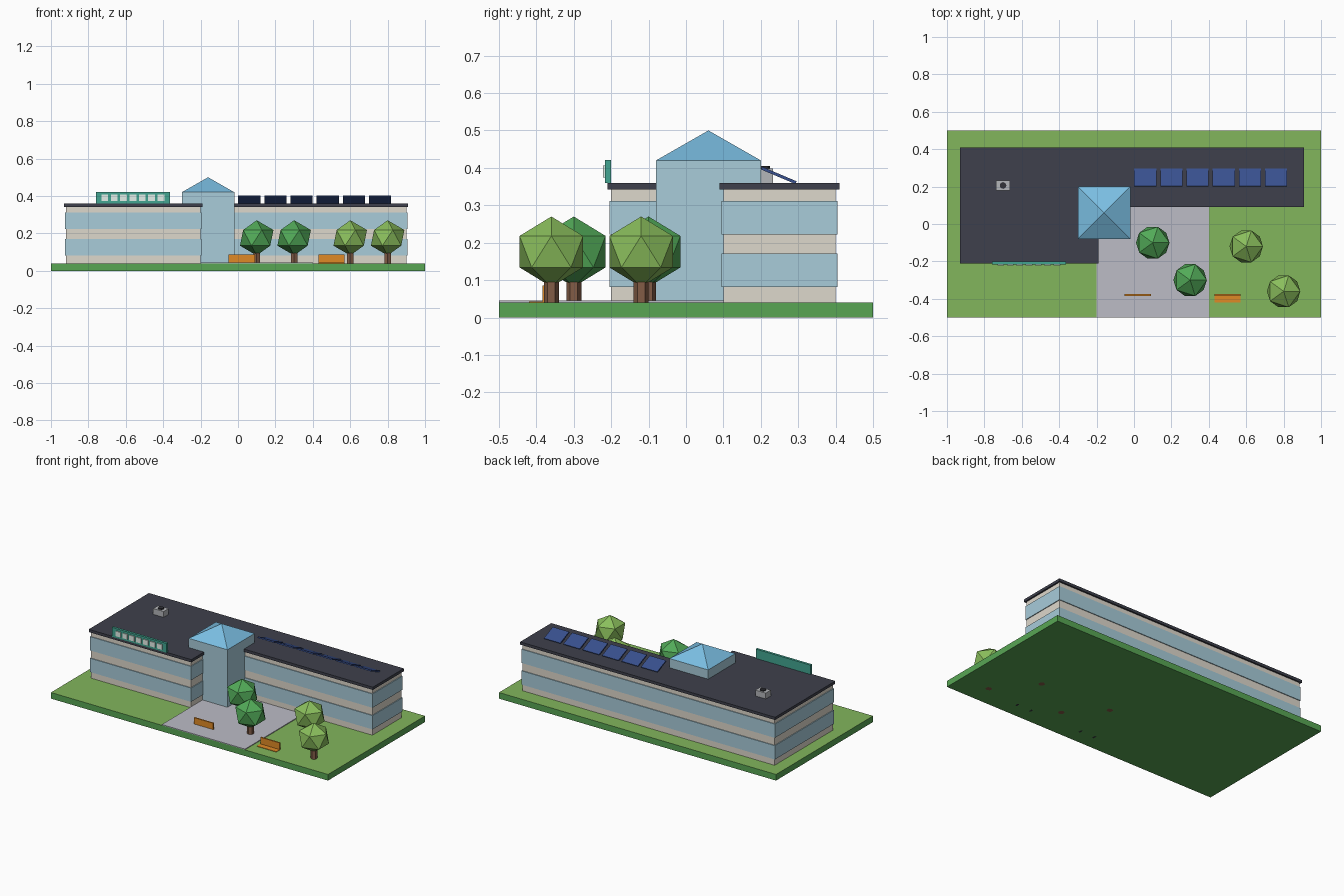
import bpy, bmesh, math

if "Cube" in bpy.data.objects:
    bpy.data.objects.remove(bpy.data.objects["Cube"])


def material(name, r, g, b):
    m = bpy.data.materials.new(name)
    lin = [(c / 255 / 12.92 if c < 11 else ((c / 255 + 0.055) / 1.055) ** 2.4) for c in (r, g, b)]
    m.diffuse_color = (*lin, 1)
    m.use_nodes = True
    m.node_tree.nodes["Principled BSDF"].inputs["Base Color"].default_value = m.diffuse_color
    return m


GREEN = material("base_green", 88, 166, 84)
GRASS = material("grass", 130, 182, 92)
PAVING = material("paving", 188, 188, 198)
CREAM = material("cream_wall", 222, 216, 204)
GLASS = material("glass", 168, 204, 218)
SKYLIGHT = material("skylight", 122, 190, 226)
DARK = material("dark_roof", 62, 64, 76)
TEAL = material("teal", 66, 165, 145)
PALE = material("pale_tile", 228, 240, 234)
METAL = material("metal", 180, 182, 186)
SOLAR = material("solar_blue", 56, 80, 142)
BARK = material("bark", 130, 92, 70)
LEAF_A = material("leaf_green", 82, 170, 88)
LEAF_B = material("leaf_lime", 138, 190, 92)
ORANGE = material("orange_wood", 224, 138, 38)
BLACK = material("dark_metal", 50, 50, 56)


def finish(name, bm, mat):
    bmesh.ops.recalc_face_normals(bm, faces=bm.faces[:])
    me = bpy.data.meshes.new(name)
    bm.to_mesh(me)
    bm.free()
    me.materials.append(mat)
    ob = bpy.data.objects.new(name, me)
    bpy.context.collection.objects.link(ob)
    return ob


def prism(name, pts, z0, z1, mat):
    """Extrude a flat outline from z0 to z1."""
    bm = bmesh.new()
    face = bm.faces.new([bm.verts.new((x, y, z0)) for x, y in pts])
    top = bmesh.ops.extrude_face_region(bm, geom=[face])["geom"]
    bmesh.ops.translate(bm, vec=(0, 0, z1 - z0),
                        verts=[v for v in top if isinstance(v, bmesh.types.BMVert)])
    return finish(name, bm, mat)


def box(name, x0, x1, y0, y1, z0, z1, mat):
    return prism(name, [(x0, y0), (x1, y0), (x1, y1), (x0, y1)], z0, z1, mat)


def cone(name, x, y, z0, z1, r0, r1, sides, mat, turn=0):
    bpy.ops.mesh.primitive_cone_add(vertices=sides, radius1=r0, radius2=r1, depth=z1 - z0,
                                    location=(x, y, (z0 + z1) / 2), rotation=(0, 0, turn))
    ob = bpy.context.object
    ob.name = name
    ob.data.materials.append(mat)
    return ob


def wing_outline(o):
    """L-shaped building plan, grown outward by o."""
    return [(-0.92 - o, -0.2 - o), (-0.2 + o, -0.2 - o), (-0.2 + o, 0.1 - o),
            (0.9 + o, 0.1 - o), (0.9 + o, 0.4 + o), (-0.92 - o, 0.4 + o)]


# Ground slab with grass on top, and the paved court
base = box("ground_base", -1, 1, -0.5, 0.5, 0, 0.04, GREEN)
base.data.materials.append(GRASS)
for p in base.data.polygons:
    if p.normal.z > 0.5:
        p.material_index = 1
box("paved_court", -0.2, 0.4, -0.5, 0.1, 0.04, 0.045, PAVING)

# L-shaped building with two window bands and an overhanging roof
prism("building_walls", wing_outline(0), 0.04, 0.342, CREAM)
for i, z in enumerate((0.081, 0.222)):
    prism(f"window_band_{i + 1}", wing_outline(0.005), z, z + 0.09, GLASS)
prism("flat_roof", wing_outline(0.01), 0.342, 0.36, DARK)

# Glass corner tower with pyramid skylight
box("glass_tower", -0.3, -0.02, -0.08, 0.2, 0.04, 0.42, GLASS)
cone("tower_pyramid", -0.16, 0.06, 0.42, 0.5, 0.14 * math.sqrt(2), 0, 4, SKYLIGHT, math.pi / 4)

# Roof sign board with blank tiles
box("sign_board", -0.76, -0.364, -0.216, -0.2, 0.36, 0.421, TEAL)
for i in range(7):
    x = -0.562 + (i - 3) * 0.05
    box(f"sign_tile_{i + 1}", x - 0.018, x + 0.018, -0.222, -0.215, 0.374, 0.407, PALE)

# Roof ventilation unit
box("vent_unit", -0.738, -0.663, 0.18, 0.232, 0.36, 0.398, METAL)
cone("vent_fan", -0.7, 0.206, 0.398, 0.405, 0.018, 0.018, 8, BLACK)

# Row of tilted solar panels
for i in range(6):
    panel = box(f"solar_panel_{i + 1}", -0.059, 0.059, -0.05, 0.05, -0.004, 0.004, SOLAR)
    panel.location = (0.06 + 0.14 * i, 0.248, 0.38)
    panel.rotation_euler.x = -0.4

# Low-poly trees
for i, (x, y, leaf) in enumerate([(0.1, -0.1, LEAF_A), (0.3, -0.3, LEAF_A),
                                  (0.6, -0.12, LEAF_B), (0.8, -0.36, LEAF_B)]):
    cone(f"tree_trunk_{i + 1}", x, y, 0, 0.12, 0.02, 0.02, 6, BARK)
    bpy.ops.mesh.primitive_ico_sphere_add(subdivisions=1, radius=0.1, location=(x, y, 0.176))
    crown = bpy.context.object
    crown.name = f"tree_crown_{i + 1}"
    crown.scale.z = 0.94
    crown.data.materials.append(leaf)

# Benches
for i, x in enumerate((0.02, 0.5)):
    box(f"bench_seat_{i + 1}", x - 0.07, x + 0.07, -0.42, -0.375, 0.033, 0.043, ORANGE)
    box(f"bench_back_{i + 1}", x - 0.07, x + 0.07, -0.384, -0.375, 0.043, 0.086, ORANGE)
    for side in (-1, 1):
        lx = x + side * 0.052
        box(f"bench_leg_{i + 1}_{'left' if side < 0 else 'right'}",
            lx - 0.006, lx + 0.006, -0.41, -0.385, 0, 0.034, BLACK)
